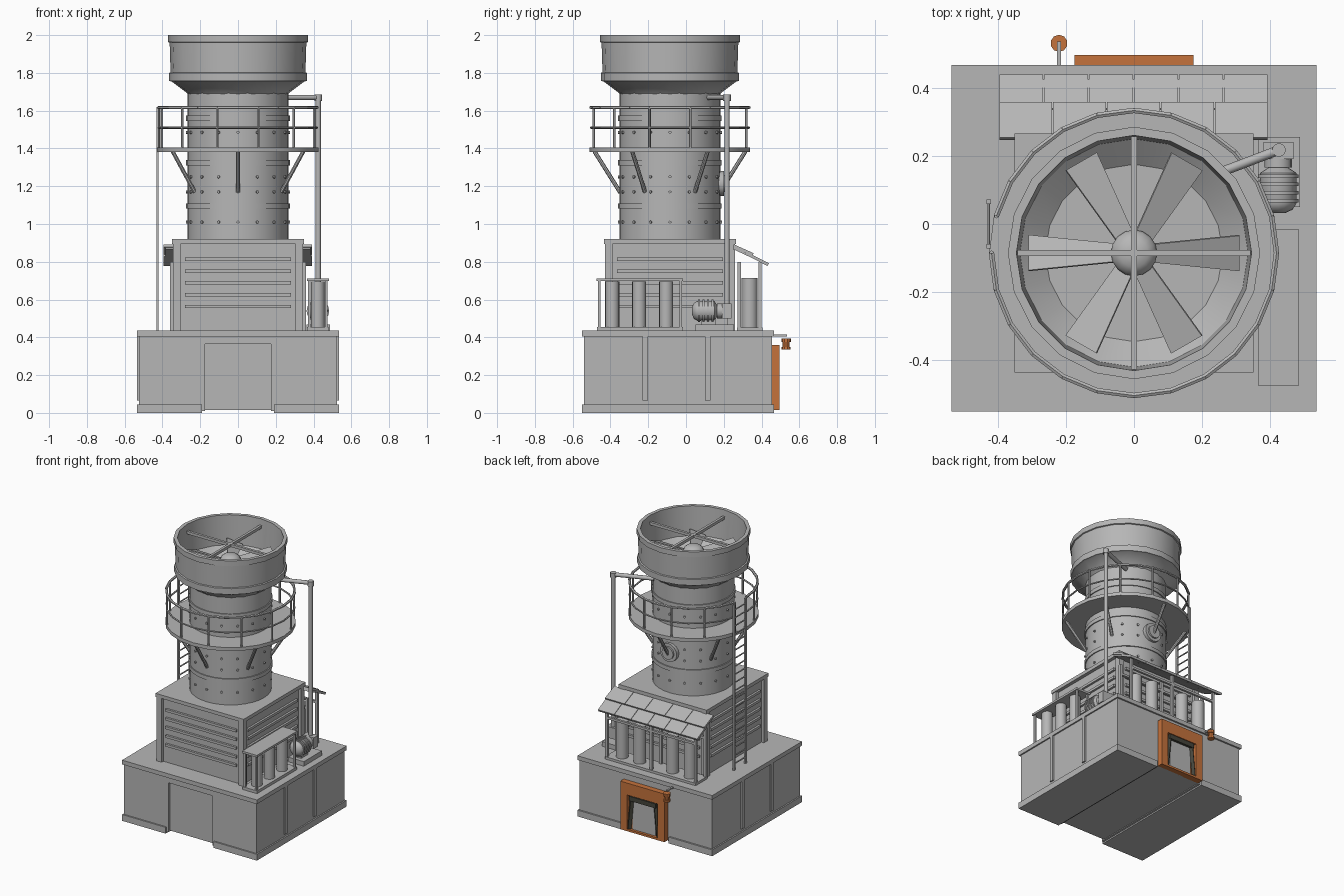
import bpy, bmesh, math
from mathutils import Vector, Matrix

if "Cube" in bpy.data.objects:
    bpy.data.objects.remove(bpy.data.objects["Cube"])

def material(name, rgb):
    m = bpy.data.materials.new(name)
    m.diffuse_color = (*rgb, 1)
    m.use_nodes = True
    m.node_tree.nodes["Principled BSDF"].inputs["Base Color"].default_value = m.diffuse_color
    return m

GREY = material("grey_metal", (0.47, 0.47, 0.47))
ORANGE = material("rust_orange", (0.56, 0.17, 0.045))
DARK = material("dark_frame", (0.06, 0.06, 0.045))
CY = -0.085                      # tower axis in y


class Part:
    """Collects simple solids in one mesh object."""
    def __init__(self, name, mat=GREY):
        self.name, self.mat, self.bm = name, mat, bmesh.new()

    def box(self, lo, hi, matrix=Matrix()):
        lo, hi = Vector(lo), Vector(hi)
        m = matrix @ Matrix.Translation((lo + hi) / 2) @ Matrix.Diagonal((*(hi - lo), 1))
        bmesh.ops.create_cube(self.bm, size=1, matrix=m)
        return self

    def tube(self, a, b, r, sides=12, r2=None):
        a, b = Vector(a), Vector(b)
        d = b - a
        m = Matrix.Translation((a + b) / 2) @ d.to_track_quat('Z', 'Y').to_matrix().to_4x4()
        bmesh.ops.create_cone(self.bm, cap_ends=True, segments=sides, radius1=r,
                              radius2=r if r2 is None else r2, depth=d.length, matrix=m)
        return self

    def lathe(self, profile, sides=24, matrix=Matrix(), closed=False):
        rings = []
        for r, z in profile:
            rings.append([self.bm.verts.new(matrix @ Vector((
                r * math.cos(2 * math.pi * i / sides), r * math.sin(2 * math.pi * i / sides), z)))
                for i in range(sides)])
        pairs = list(zip(rings, rings[1:])) + ([(rings[-1], rings[0])] if closed else [])
        for a, b in pairs:
            for i in range(sides):
                j = (i + 1) % sides
                self.bm.faces.new((a[i], a[j], b[j], b[i]))
        if not closed:
            self.bm.faces.new(rings[0][::-1])
            self.bm.faces.new(rings[-1])
        return self

    def done(self, smooth=True):
        bmesh.ops.recalc_face_normals(self.bm, faces=self.bm.faces)
        me = bpy.data.meshes.new(self.name)
        self.bm.to_mesh(me)
        self.bm.free()
        me.materials.append(self.mat)
        ob = bpy.data.objects.new(self.name, me)
        bpy.context.collection.objects.link(ob)
        if smooth:
            bpy.context.view_layer.objects.active = ob
            ob.select_set(True)
            bpy.ops.object.shade_smooth_by_angle(angle=math.radians(35))
            ob.select_set(False)
        return ob


def polar(r, deg, z):
    a = math.radians(deg)
    return Vector((r * math.cos(a), CY + r * math.sin(a), z))

AXIS = Matrix.Translation((0, CY, 0))

# Base building: side wings, recessed middle, roof slab, plinths, pilasters
base = Part("base_building")
base.box((-0.175, -0.52, 0.015), (0.175, 0.455, 0.41))
base.box((-0.18, -0.54, 0.365), (0.18, -0.51, 0.41))
for s in (-1, 1):
    base.box((min(s * 0.175, s * 0.525), -0.54, 0.01), (max(s * 0.175, s * 0.525), 0.455, 0.41))
base.done(False)
Part("base_roof_slab").box((-0.535, -0.55, 0.405), (0.535, 0.467, 0.435)).done(False)
plinth = Part("plinth")
for s in (-1, 1):
    plinth.box((min(s * 0.19, s * 0.535), -0.55, 0), (max(s * 0.19, s * 0.535), 0.467, 0.045))
plinth.done(False)
pil = Part("wall_pilasters")
for s in (-1, 1):
    for y in (-0.215, 0.115):
        pil.box((s * 0.525 - 0.01, y - 0.015, 0.065), (s * 0.525 + 0.01, y + 0.015, 0.405))
pil.done(False)

# Rear doorway: orange surround, dark tapered jambs, plain door
sur = Part("door_surround", ORANGE)
for s in (-1, 1):
    sur.box((s * 0.148 - 0.027, 0.45, 0.015), (s * 0.148 + 0.027, 0.495, 0.36))
sur.box((-0.122, 0.45, 0.275), (0.122, 0.495, 0.36))
sur.box((-0.122, 0.45, 0.015), (0.122, 0.47, 0.275)).box((-0.122, 0.45, 0.015), (0.122, 0.495, 0.03)).done(False)
jamb = Part("door_jambs", DARK)
for s in (-1, 1):
    jamb.tube((s * 0.115, 0.478, 0.03), (s * 0.092, 0.478, 0.265), 0.016, 4)
jamb.box((-0.105, 0.462, 0.238), (0.105, 0.495, 0.27)).done(False)
Part("rear_door").box((-0.09, 0.46, 0.03), (0.09, 0.477, 0.24)).done(False)

# Rear wall lamp
Part("lamp_arm").box((-0.226, 0.45, 0.405), (-0.214, 0.535, 0.415)).done(False)
Part("lamp", ORANGE).tube((-0.22, 0.53, 0.375), (-0.22, 0.53, 0.395), 0.025, 10).tube(
    (-0.22, 0.53, 0.35), (-0.22, 0.53, 0.376), 0.019, 10).tube(
    (-0.22, 0.53, 0.335), (-0.22, 0.53, 0.35), 0.024, 10).done()

# Cooling cell: core, corner posts, top slab, louvres on four sides
cell = Part("cooling_cell")
cell.box((-0.325, CY - 0.325, 0.43), (0.325, CY + 0.325, 0.905))
for sx in (-1, 1):
    for sy in (-1, 1):
        x, y = sx * 0.325, CY + sy * 0.325
        cell.box((x - 0.02, y - 0.02, 0.43), (x + 0.02, y + 0.02, 0.9))
cell.box((-0.35, CY - 0.35, 0.895), (0.35, CY + 0.35, 0.92)).done(False)
slats = Part("louvre_slats")
for k in range(4):
    turn = AXIS @ Matrix.Rotation(k * math.pi / 2, 4, 'Z')
    for i in range(5):
        z = 0.563 + 0.0625 * i
        slats.box((-0.28, -0.34, z - 0.009), (0.28, -0.32, z + 0.009), turn)
slats.done(False)

# Tower shaft with bands, bolts and rear porthole
Part("tower_shaft").lathe([(0.267, 0.91), (0.267, 1.70)], 32, AXIS).done()
bands = Part("tower_bands")
for z in (1.095, 1.325, 1.56):
    bands.lathe([(0.26, z - 0.014), (0.274, z - 0.014), (0.274, z + 0.014), (0.26, z + 0.014)], 32, AXIS, True)
bands.done()
bolts = Part("tower_bolts")
for z in (1.01, 1.17, 1.25, 1.485):
    for i in range(16):
        a = 22.5 * i
        bolts.tube(polar(0.26, a, z), polar(0.276, a, z), 0.008, 6)
bolts.done(False)
Part("porthole").tube((0, 0.15, 1.215), (0, 0.2, 1.215), 0.066, 16).tube(
    (0, 0.2, 1.215), (0, 0.212, 1.215), 0.045, 16).done()

# Flared fan stack, hollow at the top
Part("fan_stack").lathe([(0.26, 1.68), (0.272, 1.695), (0.352, 1.755), (0.366, 1.757), (0.366, 1.80),
                         (0.357, 1.803), (0.362, 1.96), (0.37, 1.963), (0.37, 2.0), (0.345, 2.0),
                         (0.335, 1.79), (0.26, 1.73)], 20, AXIS).done()
Part("fan_hub").lathe([(0.068, 1.72), (0.068, 1.84), (0.062, 1.858), (0.042, 1.874), (0.015, 1.88)], 16, AXIS).done()
blades = Part("fan_blades")
for k in range(6):
    m = AXIS @ Matrix.Translation((0, 0, 1.825)) @ Matrix.Rotation(k * math.pi / 3, 4, 'Z') \
        @ Matrix.Rotation(math.radians(22), 4, 'X')
    v = [blades.bm.verts.new(m @ Vector((x, y, z))) for z in (-0.004, 0.004)
         for x, y in ((0.05, -0.028), (0.31, -0.056), (0.31, 0.056), (0.05, 0.028))]
    for f in ((3, 2, 1, 0), (4, 5, 6, 7), (0, 1, 5, 4), (1, 2, 6, 5), (2, 3, 7, 6), (3, 0, 4, 7)):
        blades.bm.faces.new([v[i] for i in f])
blades.done(False)
Part("stack_cross_beams").box((-0.342, CY - 0.009, 1.935), (0.342, CY + 0.009, 1.955)).box(
    (-0.009, CY - 0.342, 1.935), (0.009, CY + 0.342, 1.955)).done(False)

# Walkway, braces and railing with a gap at the ladder
Part("walkway").lathe([(0.26, 1.38), (0.425, 1.38), (0.425, 1.405), (0.26, 1.405)], 24, AXIS, True).done()
braces = Part("walkway_braces")
for k in range(6):
    a = 30 + 60 * k
    braces.tube(polar(0.265, a, 1.17), polar(0.4, a, 1.385), 0.011, 8)
braces.done()
rail = Part("railing")
for z, r in ((1.617, 0.009), (1.51, 0.006)):
    for a in range(180, 525, 15):
        rail.tube(polar(0.418, a, z), polar(0.418, a + 15, z), r, 6)
for a in [180] + list(range(195, 526, 30)):
    rail.tube(polar(0.418, a, 1.4), polar(0.418, a, 1.617), 0.007, 6)
rail.done()

# Ladder
ladder = Part("ladder")
for y in (-0.065, 0.065):
    ladder.box((-0.432, y - 0.007, 0.43), (-0.42, y + 0.007, 1.62))
for i in range(20):
    ladder.tube((-0.426, -0.065, 0.48 + 0.058 * i), (-0.426, 0.065, 0.48 + 0.058 * i), 0.005, 6)
ladder.done()

# Side tank rack
rack = Part("side_rack")
rack.box((0.365, -0.47, 0.43), (0.48, -0.015, 0.455)).box((0.365, -0.475, 0.697), (0.482, -0.015, 0.712))
for x in (0.378, 0.468):
    for y in (-0.46, -0.027):
        rack.box((x - 0.007, y - 0.007, 0.45), (x + 0.007, y + 0.007, 0.7))
rack.done(False)
tanks = Part("side_tanks")
for y in (-0.39, -0.248, -0.105):
    tanks.tube((0.423, y, 0.45), (0.423, y, 0.695), 0.037, 16)
tanks.done()

# Rear tank rack
rack = Part("rear_rack")
rack.box((-0.36, 0.27, 0.43), (0.36, 0.405, 0.452))
for y in (0.282, 0.392):
    rack.box((-0.36, y - 0.008, 0.722), (0.36, y + 0.008, 0.738))
    for x in (-0.352, 0, 0.352):
        rack.box((x - 0.009, y - 0.009, 0.45), (x + 0.009, y + 0.009, 0.80))
rack.done(False)
tanks = Part("rear_tanks")
for x in (-0.27, -0.13, 0.13, 0.27):
    tanks.tube((x, 0.337, 0.45), (x, 0.337, 0.715), 0.042, 16)
tanks.done()

# Rear canopy: two overlapping rows of sloping panels
canopy = Part("canopy_panels")
for y, z, length, tilt, n in ((0.25, 0.885, 0.115, -24, 5), (0.335, 0.836, 0.112, -27, 6)):
    m = Matrix.Translation((0, y, z)) @ Matrix.Rotation(math.radians(tilt), 4, 'X')
    w = 0.79 / n
    for i in range(n):
        canopy.box((-0.395 + w * i, 0, -0.008), (-0.395 + w * (i + 1) - 0.003, length, 0.008), m)
m = Matrix.Translation((0, 0.25, 0.873)) @ Matrix.Rotation(math.radians(-25), 4, 'X')
canopy.box((-0.385, 0, -0.006), (0.385, 0.19, 0.004), m).done(False)

# Pump: pad, ribbed motor, pump head
Part("pump_pad").box((0.363, 0.05, 0.43), (0.487, 0.255, 0.468)).box((0.4, 0.08, 0.46), (0.445, 0.16, 0.5)).done(False)
along = Matrix.Translation((0.423, 0, 0.54)) @ Matrix.Rotation(-math.pi / 2, 4, 'X')
motor = Part("pump_motor").lathe([(0.02, 0.032), (0.042, 0.042), (0.053, 0.06), (0.053, 0.15),
                                  (0.03, 0.165), (0.03, 0.2)], 16, along)
for y in (0.068, 0.092, 0.116, 0.14):
    motor.lathe([(0.05, y - 0.005), (0.06, y - 0.005), (0.06, y + 0.005), (0.05, y + 0.005)], 16, along, True)
motor.done()
Part("pump_head").box((0.38, 0.19, 0.5), (0.468, 0.24, 0.58)).tube(
    (0.423, 0.165, 0.54), (0.423, 0.192, 0.54), 0.04, 16).done()

# Riser pipe from pump to stack
Part("riser_pipe").tube((0.425, 0.217, 0.54), (0.425, 0.217, 1.675), 0.014).tube(
    (0.425, 0.217, 1.67), (0.17, 0.12, 1.67), 0.014).tube(
    (0.425, 0.217, 1.65), (0.425, 0.217, 1.685), 0.02).done()
